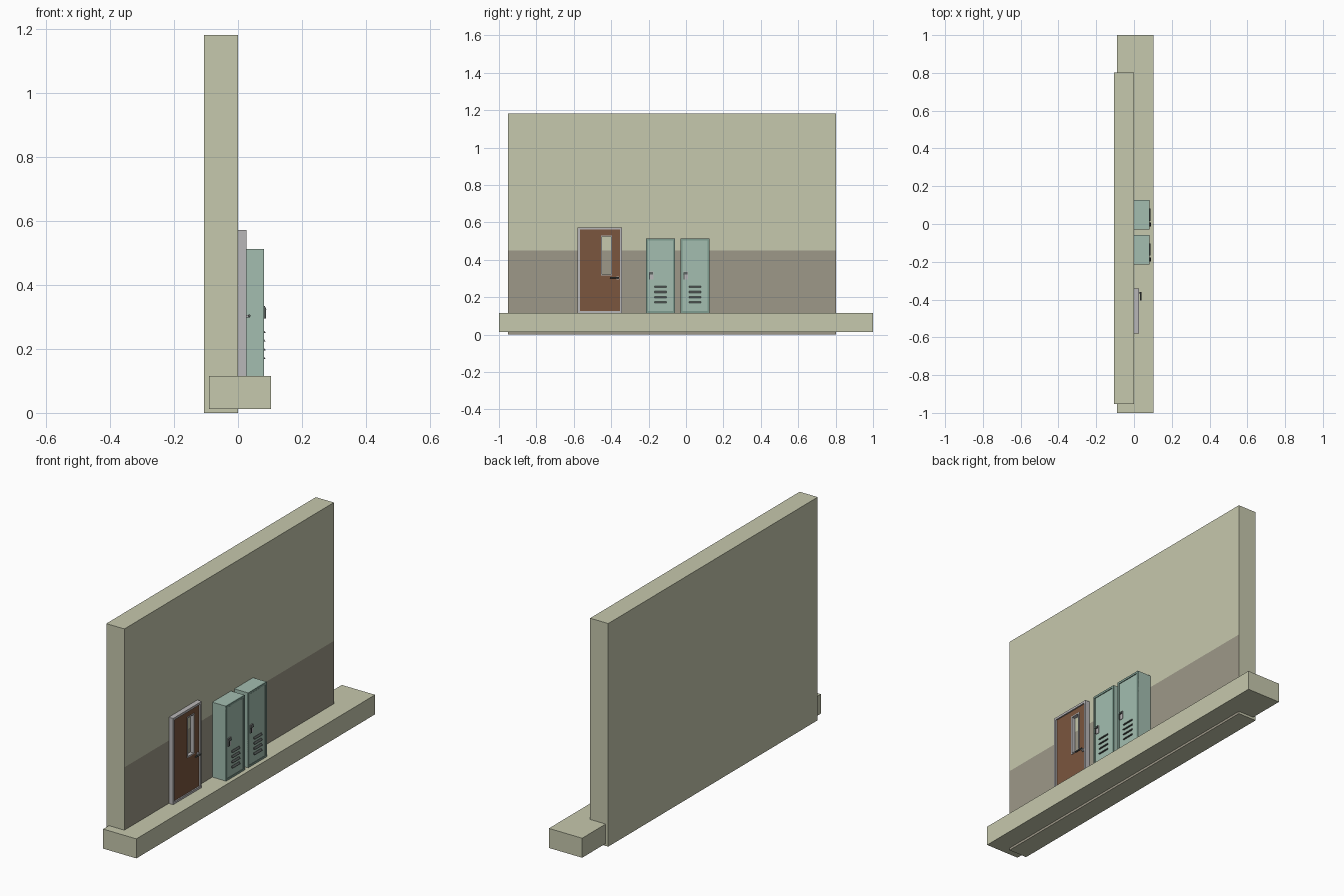
import bpy, bmesh, math
from mathutils import Matrix

if "Cube" in bpy.data.objects:
    bpy.data.objects.remove(bpy.data.objects["Cube"])


def mat(name, hexa):
    def lin(c):
        c /= 255
        return c / 12.92 if c <= 0.04045 else ((c + 0.055) / 1.055) ** 2.4
    m = bpy.data.materials.new(name)
    m.diffuse_color = [lin(int(hexa[i:i + 2], 16)) for i in (0, 2, 4)] + [1]
    m.use_nodes = True
    m.node_tree.nodes["Principled BSDF"].inputs["Base Color"].default_value = m.diffuse_color
    return m


CREAM = mat("cream plaster", "C6C8AD")
TAUPE = mat("taupe band", "9D9888")
WOOD = mat("brown wood", "7B563E")
GREY = mat("light grey metal", "B9B7B8")
TEAL = mat("pale teal", "A3BEB0")
RIM = mat("deep teal", "7F9C90")
DARK = mat("dark grey metal", "565C5A")


def finish(name, bm, *mats):
    bmesh.ops.recalc_face_normals(bm, faces=bm.faces)
    me = bpy.data.meshes.new(name)
    bm.to_mesh(me)
    bm.free()
    for m in mats:
        me.materials.append(m)
    ob = bpy.data.objects.new(name, me)
    bpy.context.collection.objects.link(ob)
    return ob


def add_box(bm, x0, x1, y0, y1, z0, z1):
    m = (Matrix.Translation(((x0 + x1) / 2, (y0 + y1) / 2, (z0 + z1) / 2))
         @ Matrix.Diagonal((x1 - x0, y1 - y0, z1 - z0, 1)))
    return bmesh.ops.create_cube(bm, size=1, matrix=m)["verts"]


def box(name, m, *dims):
    bm = bmesh.new()
    add_box(bm, *dims)
    return finish(name, bm, m)


def ring(name, m, x0, x1, y0, y1, z0, z1, t):
    """Rectangular frame facing +x, with border width t."""
    bm = bmesh.new()
    loops = []
    for x in (x0, x1):
        for d in (0, t):
            loops.append([bm.verts.new((x, y, z)) for y, z in (
                (y0 + d, z0 + d), (y1 - d, z0 + d), (y1 - d, z1 - d), (y0 + d, z1 - d))])
    ob, ib, of, inf = loops
    for a, b in ((ob, ib), (of, inf), (ob, of), (ib, inf)):
        for i in range(4):
            j = (i + 1) % 4
            bm.faces.new((a[i], a[j], b[j], b[i]))
    return finish(name, bm, m)


def rod(name, m, r, p, length, axis):
    bm = bmesh.new()
    rot = Matrix.Rotation(math.pi / 2, 4, 'Y' if axis == 'x' else 'X')
    bmesh.ops.create_cone(bm, cap_ends=True, segments=16, radius1=r, radius2=r,
                          depth=length, matrix=Matrix.Translation(p) @ rot)
    return finish(name, bm, m)


# Wall, cut at the height of the painted band
bm = bmesh.new()
add_box(bm, -0.106, 0, -0.952, 0.803, 0, 1.183)
bmesh.ops.bisect_plane(bm, geom=bm.verts[:] + bm.edges[:] + bm.faces[:],
                       plane_co=(0, 0, 0.449), plane_no=(0, 0, 1))
for f in bm.faces:
    c = f.calc_center_median()
    f.material_index = int(c.x > -0.001 and c.z < 0.449)
finish("wall", bm, CREAM, TAUPE)

# Floor slab
box("floor", CREAM, -0.091, 0.104, -1, 1, 0.0125, 0.116)

# Door with an open window slot
ring("door_frame", GREY, 0, 0.026, -0.58, -0.341, 0.115, 0.573, 0.012)
Y0, Y1, Z0, Z1 = -0.568, -0.353, 0.127, 0.561
A0, A1, B0, B1 = -0.455, -0.396, 0.315, 0.53
bm = bmesh.new()
for d in ((Y0, A0, Z0, Z1), (A1, Y1, Z0, Z1), (A0, A1, Z0, B0), (A0, A1, B1, Z1)):
    add_box(bm, 0.002, 0.019, *d)
finish("door_panel", bm, WOOD)
ring("door_window_trim", GREY, 0.002, 0.022, A0, A1, B0, B1, 0.006)
rod("door_handle_rose", GREY, 0.009, (0.0215, -0.365, 0.302), 0.006, 'x')
rod("door_handle_stem", GREY, 0.004, (0.028, -0.365, 0.302), 0.018, 'x')
rod("door_handle_lever", DARK, 0.004, (0.035, -0.382, 0.304), 0.046, 'y')

# Two lockers
for n, y in ((1, -0.215), (2, -0.03)):
    w = 0.156
    p = f"locker_{n}_"
    box(p + "body", TEAL, 0, 0.074, y, y + w, 0.115, 0.513)
    ring(p + "shell", TEAL, 0.07, 0.0805, y, y + w, 0.115, 0.513, 0.005)
    ring(p + "rim", RIM, 0.074, 0.081, y, y + w, 0.115, 0.513, 0.011)
    box(p + "door", TEAL, 0.072, 0.079, y + 0.014, y + w - 0.014, 0.126, 0.5)
    # Latch: plate with a sloped pull
    box(p + "latch_plate", GREY, 0.078, 0.082, y + 0.016, y + 0.04, 0.293, 0.336)
    bm = bmesh.new()
    vs = add_box(bm, 0.08, 0.089, y + 0.016, y + 0.038, 0.322, 0.335)
    for v in vs:
        if v.co.x > 0.085 and v.co.z > 0.33:
            v.co.x = 0.084
    add_box(bm, 0.08, 0.087, y + 0.016, y + 0.022, 0.295, 0.322)
    finish(p + "latch_pull", bm, DARK)
    # Wedge-shaped louvres
    bm = bmesh.new()
    for i in range(4):
        z = 0.168 + i * 0.0275
        for v in add_box(bm, 0.078, 0.087, y + 0.047, y + 0.111, z, z + 0.009):
            if v.co.x > 0.08 and v.co.z > z + 0.005:
                v.co.x = 0.08
    finish(p + "louvres", bm, DARK)
